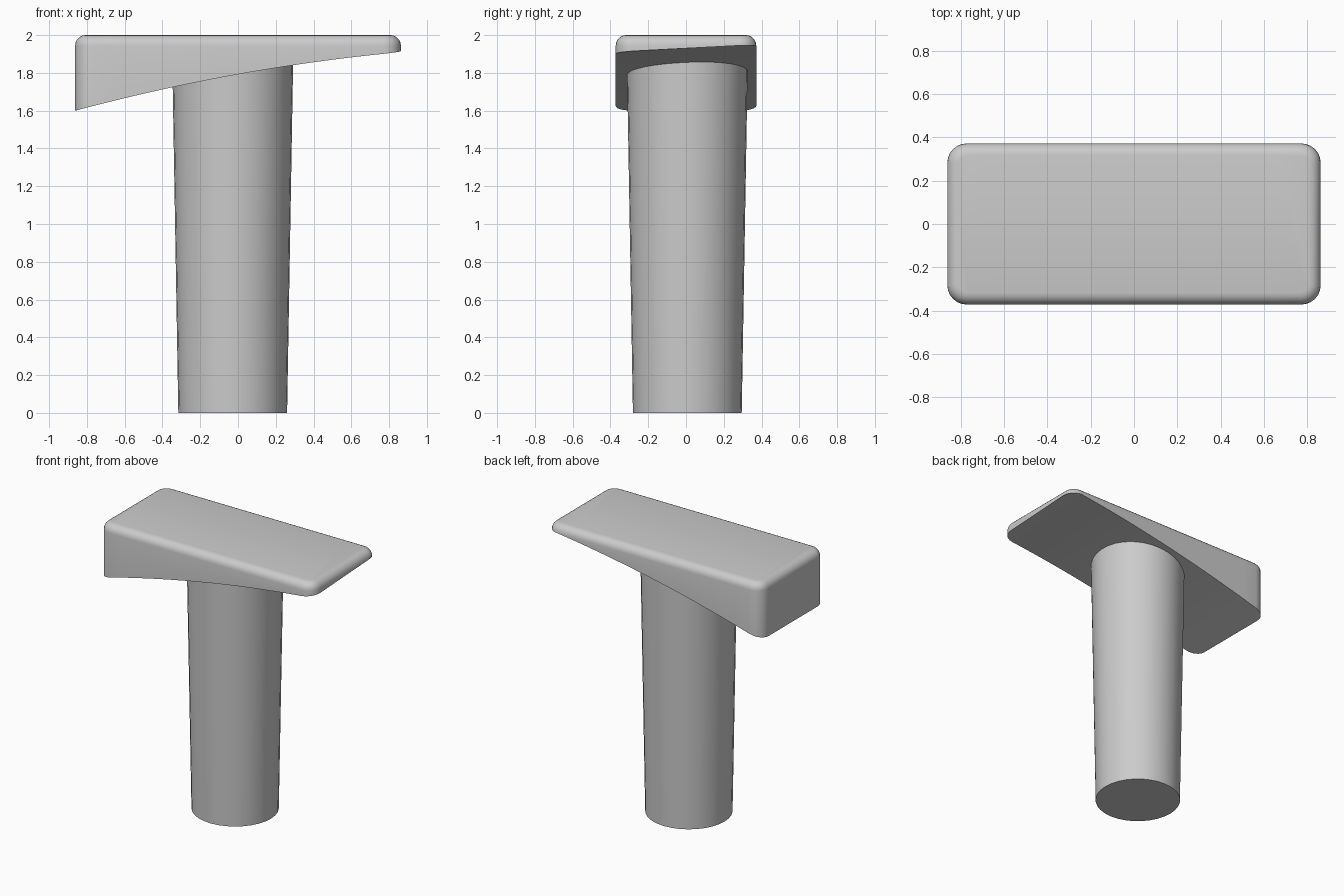
import bpy, bmesh

cube = bpy.data.objects.get("Cube")
if cube:
    bpy.data.objects.remove(cube, do_unlink=True)

HALF_X, HALF_Y, TOP = 0.862, 0.372, 2.0

grey = bpy.data.materials.new("plain grey")
grey.use_nodes = True
colour = (0.6, 0.6, 0.6, 1)
grey.diffuse_color = colour
grey.node_tree.nodes["Principled BSDF"].inputs["Base Color"].default_value = colour


def add_part(name, bm):
    bmesh.ops.recalc_face_normals(bm, faces=bm.faces)
    mesh = bpy.data.meshes.new(name)
    bm.to_mesh(mesh)
    bm.free()
    mesh.materials.append(grey)
    obj = bpy.data.objects.new(name, mesh)
    bpy.context.collection.objects.link(obj)
    bpy.ops.object.select_all(action="DESELECT")
    obj.select_set(True)
    bpy.context.view_layer.objects.active = obj
    bpy.ops.object.shade_smooth_by_angle(angle=0.6)
    return obj


def round_edges(bm, edges, radius, segments):
    bmesh.ops.bevel(bm, geom=edges, offset=radius, segments=segments,
                    profile=0.5, affect="EDGES", clamp_overlap=True)


def underside(x, y):
    # Shallow arch rising to +x, with a slight twist toward the back
    t = (x + HALF_X) / (2 * HALF_X)
    arch = 1.60 + 0.46 * t - 0.15 * t * t
    twist = 0.045 * t * (y / HALF_Y + 1) / 2
    return arch + twist


# Wedge head: rounded block whose underside is swept into an arch
bm = bmesh.new()
bmesh.ops.create_cube(bm, size=1)
for v in bm.verts:
    v.co = (v.co.x * 2 * HALF_X, v.co.y * 2 * HALF_Y, TOP - 0.25 + v.co.z * 0.5)
upright = [e for e in bm.edges if abs(e.verts[0].co.z - e.verts[1].co.z) > 0.1]
round_edges(bm, upright, 0.09, 6)
rim = [e for e in bm.edges if all(v.co.z > TOP - 0.01 for v in e.verts)]
round_edges(bm, rim, 0.055, 5)
SLICES = 16
for i in range(1, SLICES):
    x = HALF_X * 0.88 * (2 * i / SLICES - 1)
    bmesh.ops.bisect_plane(bm, geom=bm.verts[:] + bm.edges[:] + bm.faces[:],
                           plane_co=(x, 0, 0), plane_no=(1, 0, 0))
for v in bm.verts:
    if v.co.z < TOP - 0.45:
        v.co.z = underside(v.co.x, v.co.y)
add_part("wedge_head", bm)

# Tapered post, wider at the top, ending inside the head
bm = bmesh.new()
HEIGHT = 1.92
bmesh.ops.create_cone(bm, cap_ends=True, segments=32,
                      radius1=0.288, radius2=0.321, depth=HEIGHT)
bmesh.ops.translate(bm, verts=bm.verts, vec=(-0.028, 0.007, HEIGHT / 2))
add_part("tapered_post", bm)
